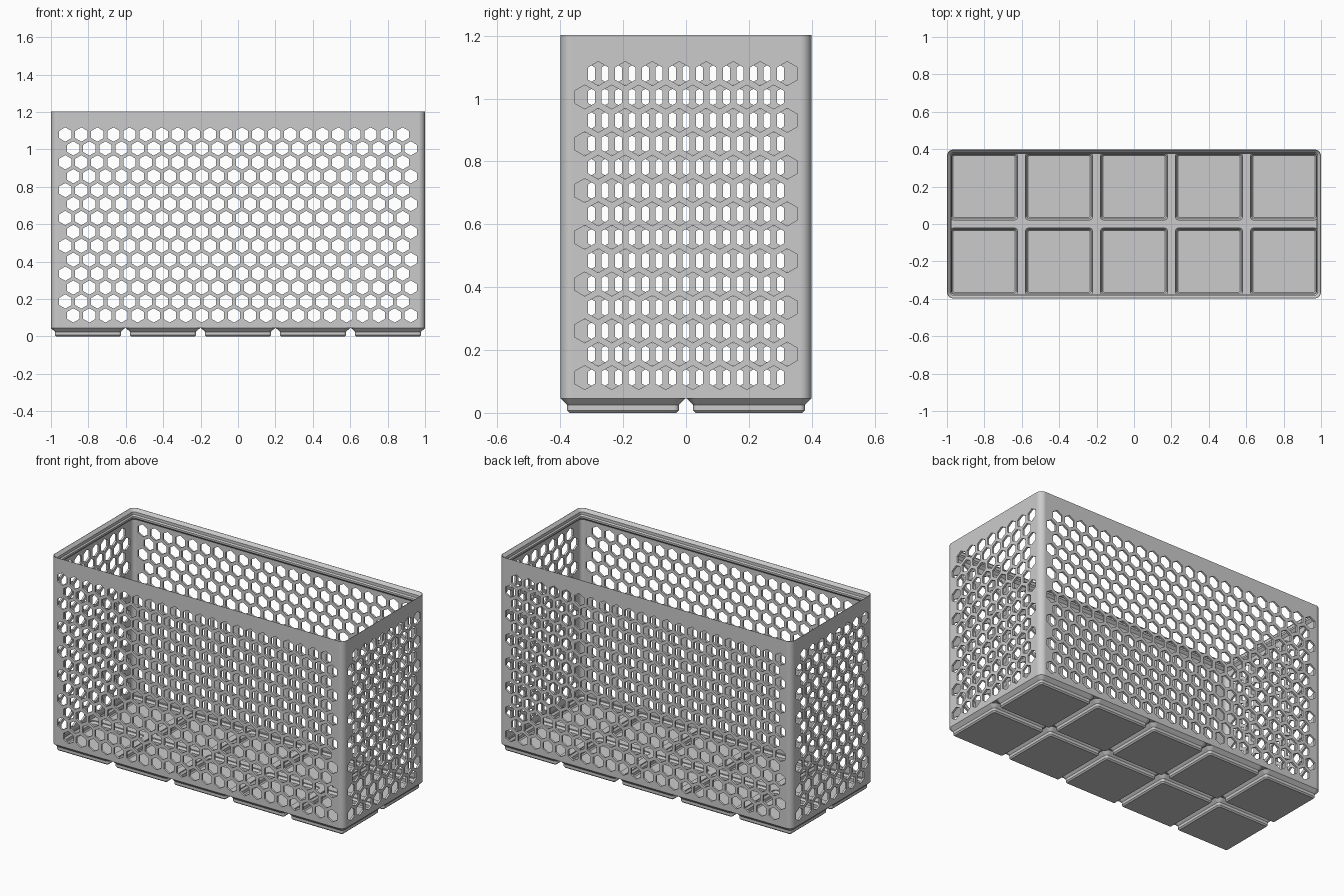
import bpy, bmesh
from math import sin, cos, pi, radians

if "Cube" in bpy.data.objects:
    bpy.data.objects.remove(bpy.data.objects["Cube"])

PITCH, HALF_X, HALF_Y, TOP = 0.401, 1.0, 0.3986, 1.203
BASE, RIDGE, CORNER = 0.0452, 0.051, 0.0358
CELLS = [(i * PITCH, j * PITCH / 2) for i in range(-2, 3) for j in (-1, 1)]

grey = bpy.data.materials.new("light grey plastic")
grey.use_nodes = True
grey.diffuse_color = (0.6, 0.6, 0.6, 1)
grey.node_tree.nodes["Principled BSDF"].inputs["Base Color"].default_value = (0.6, 0.6, 0.6, 1)


def make(name, bm):
    bmesh.ops.recalc_face_normals(bm, faces=bm.faces)
    mesh = bpy.data.meshes.new(name)
    bm.to_mesh(mesh)
    bm.free()
    mesh.materials.append(grey)
    ob = bpy.data.objects.new(name, mesh)
    bpy.context.collection.objects.link(ob)
    return ob


def ring(bm, centre, hx, hy, r, z, steps=8):
    """Rounded rectangle of vertices."""
    verts = []
    for k, (sx, sy) in enumerate([(1, 1), (-1, 1), (-1, -1), (1, -1)]):
        for s in range(steps + 1):
            a = (k + s / steps) * pi / 2
            verts.append(bm.verts.new((centre[0] + sx * (hx - r) + r * cos(a),
                                       centre[1] + sy * (hy - r) + r * sin(a), z)))
    return verts


def loft(bm, rings, closed=False):
    """Skin a stack of rings, capped at both ends or closed on itself."""
    pairs = list(zip(rings, rings[1:]))
    if closed:
        pairs.append((rings[-1], rings[0]))
    else:
        bm.faces.new(rings[0])
        bm.faces.new(rings[-1])
    for a, b in pairs:
        for i in range(len(a)):
            j = (i + 1) % len(a)
            bm.faces.new((a[i], a[j], b[j], b[i]))


def cut(ob, cutter):
    mod = ob.modifiers.new("cut", "BOOLEAN")
    mod.operation, mod.solver, mod.object = "DIFFERENCE", "EXACT", cutter
    cutter.hide_render = True
    bpy.context.view_layer.objects.active = ob
    bpy.ops.object.modifier_apply(modifier=mod.name)
    bpy.data.objects.remove(cutter)


def smooth(ob):
    bpy.ops.object.select_all(action="DESELECT")
    ob.select_set(True)
    bpy.context.view_layer.objects.active = ob
    bpy.ops.object.shade_smooth_by_angle(angle=radians(25))
    mod = ob.modifiers.new("weighted normals", "WEIGHTED_NORMAL")
    mod.keep_sharp = True


def hexagon(bm, u, z, axis, lo, hi, r=0.0382):
    """Upright hexagonal prism along x or y."""
    ends = []
    for d in (lo, hi):
        pts = [(u + r * sin(k * pi / 3), z + r * cos(k * pi / 3)) for k in range(6)]
        ends.append([bm.verts.new((d, p, q) if axis == "x" else (p, d, q)) for p, q in pts])
    loft(bm, ends)


def honeycomb(name, axis, columns, first_sign, lo, hi):
    """Staggered rows of prisms; the first row leans to first_sign."""
    step, bm = 0.0859, bmesh.new()
    for row in range(14):
        shift = first_sign * (1 if row % 2 == 0 else -1) * step / 4
        for c in range(columns):
            hexagon(bm, (c - (columns - 1) / 2) * step + shift,
                    1.0795 - row * 0.0744, axis, lo, hi)
    return make(name, bm)


# Walls with the stepped stacking lip
bm = bmesh.new()
WALL = 0.0115
profile = [(0, BASE), (0, TOP), (0.002, TOP), (0.018, TOP - 0.017), (0.018, TOP - 0.034),
           (0.025, TOP - 0.041), (0.025, TOP - 0.052), (WALL, TOP - 0.066), (WALL, BASE)]
loft(bm, [ring(bm, (0, 0), HALF_X - d, HALF_Y - d, CORNER - d, z) for d, z in profile], True)
walls = make("walls", bm)
cut(walls, honeycomb("long_wall_cutter", "y", 22, -1, -0.5, 0.5))
cut(walls, honeycomb("left_wall_cutter", "x", 8, 1, 0.9, 1.1))
cut(walls, honeycomb("right_wall_cutter", "x", 8, -1, -1.1, -0.9))
smooth(walls)

# Hollow feet, one per cell: up the outside, then down the inside
bm = bmesh.new()
foot = [(0.170, 0.0076, 0), (0.1776, 0.0152, 0.0076), (0.1776, 0.0152, 0.0248),
        (0.1981, CORNER, BASE), (0.180, 0.02, BASE), (0.171, 0.012, 0.034),
        (0.171, 0.012, 0.017), (0.165, 0.007, 0.010)]
for c in CELLS:
    loft(bm, [ring(bm, c, h, h, r, z) for h, r, z in foot])
smooth(make("feet", bm))

# Ridge grid that joins the feet
bm = bmesh.new()
loft(bm, [ring(bm, (0, 0), HALF_X - 0.003, HALF_Y - 0.003, CORNER - 0.003, z)
          for z in (BASE, RIDGE)])
ridges = make("floor_ridges", bm)
bm = bmesh.new()
for c in CELLS:
    loft(bm, [ring(bm, c, 0.180, 0.180, 0.02, z) for z in (BASE - 0.02, RIDGE + 0.02)])
cut(ridges, make("cell_cutter", bm))
smooth(ridges)
